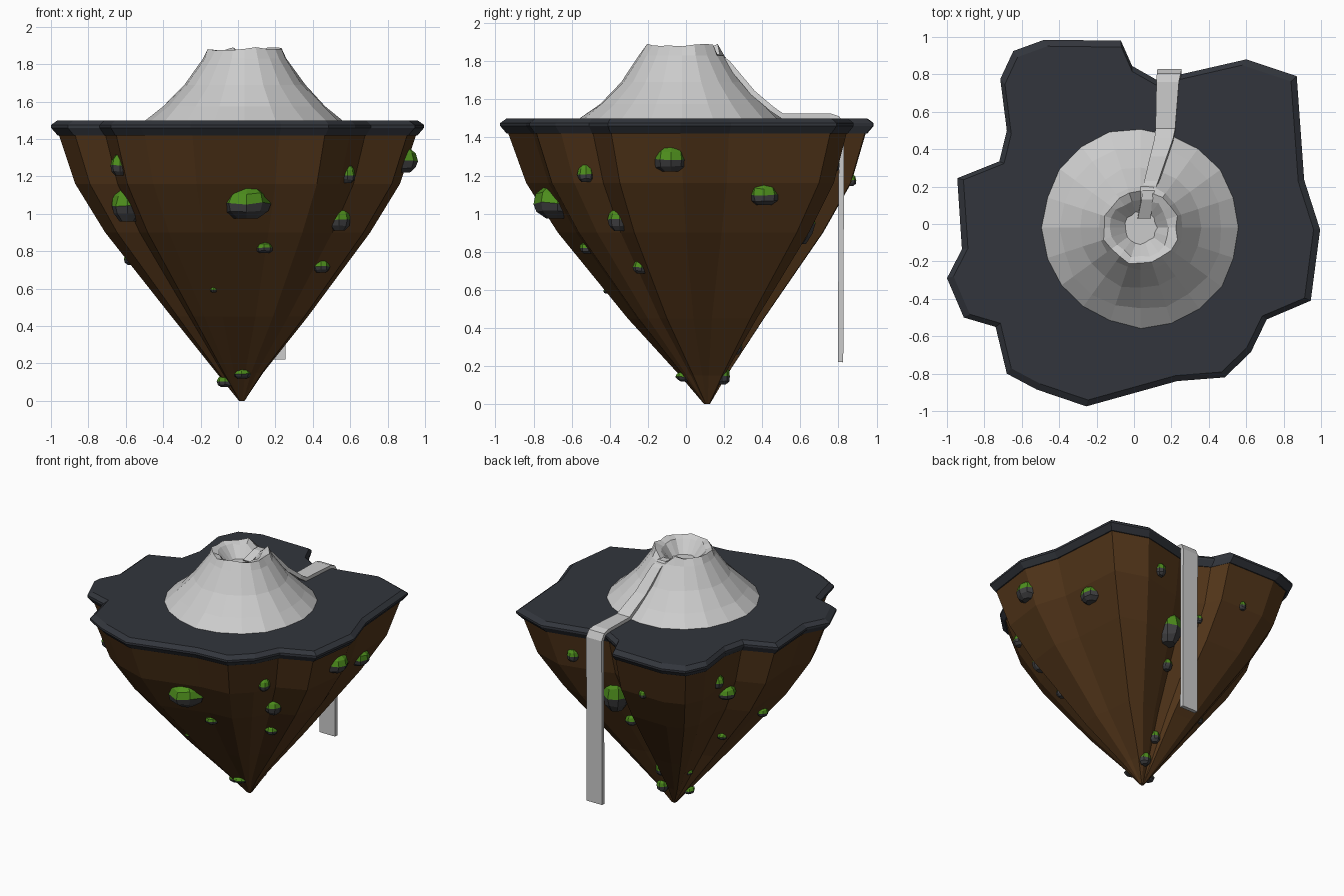
import bpy, math, random
from mathutils import Vector
from mathutils.bvhtree import BVHTree

if "Cube" in bpy.data.objects:
    bpy.data.objects.remove(bpy.data.objects["Cube"])

random.seed(4)


def material(name, rgb):
    m = bpy.data.materials.new(name)
    m.diffuse_color = (*rgb, 1)
    m.use_nodes = True
    m.node_tree.nodes["Principled BSDF"].inputs["Base Color"].default_value = m.diffuse_color
    return m


BROWN = material("earth", (0.085, 0.036, 0.01))
SLATE = material("slate", (0.032, 0.036, 0.045))
STONE = material("stone", (0.05, 0.05, 0.053))
GREEN = material("moss", (0.075, 0.27, 0.012))


def mesh_object(name, verts, faces, mats=()):
    me = bpy.data.meshes.new(name)
    me.from_pydata(verts, [], faces)
    for m in mats:
        me.materials.append(m)
    ob = bpy.data.objects.new(name, me)
    bpy.context.collection.objects.link(ob)
    return ob


def loft(name, rings, mats=(), cap_start=True, cap_end=True):
    """Skin a stack of equal-length rings, first ring at the bottom."""
    n = len(rings[0])
    verts = [p for r in rings for p in r]
    faces = []
    for k in range(len(rings) - 1):
        for i in range(n):
            j = (i + 1) % n
            faces.append((k * n + i, k * n + j, k * n + n + j, k * n + n + i))
    if cap_start:
        faces.append(tuple(reversed(range(n))))
    if cap_end:
        faces.append(tuple(range(len(verts) - n, len(verts))))
    return mesh_object(name, verts, faces, mats)


# Island outline seen from above, counter-clockwise
OUTLINE = [(-.48, .985), (-.645, .925), (-.715, .775), (-.68, .50), (-.72, .335),
           (-.945, .245), (-.92, -.135), (-1, -.29), (-.91, -.5), (-.74, -.55),
           (-.68, -.8), (-.52, -.885), (-.255, -.975), (.23, -.84), (.485, -.82),
           (.625, -.685), (.71, -.51), (.945, -.41), (.995, -.03), (.91, .235),
           (.87, .79), (.60, .88), (.25, .80), (.14, .76), (-.01, .845), (-.07, .98)]


def outline_ring(s, z, cx=0, cy=0):
    return [(x * s + cx, y * s + cy, z) for x, y in OUTLINE]


# Dark bevelled slab
loft("top_slab", [outline_ring(s, z) for s, z in
                  ((.965, 1.42), (1, 1.46), (1, 1.475), (.965, 1.50))], [SLATE])

# Earth body tapering to an off-centre tip
BODY = [(.015, 0, .02, .11), (.125, .15, .01, .09), (.365, .45, .01, .05),
        (.71, .90, 0, .02), (.87, 1.16, 0, .01), (.96, 1.43, 0, 0)]
body = loft("earth_body", [outline_ring(*b) for b in BODY], [BROWN], cap_end=False)

# Volcano cone with crater; the rim is notched where the stream leaves
SIDES = 20
rings = []
for r, z, jit in ((.535, 1.495, .012), (.435, 1.575, .012), (.325, 1.69, .008),
                  (.225, 1.83, .006), (.198, 1.885, .01), (.155, 1.865, .012),
                  (.085, 1.78, .005)):
    ring = []
    for i in range(SIDES):
        a = 2 * math.pi * i / SIDES
        rr = r + random.uniform(-jit, jit)
        dz = random.uniform(-.012, .006) if 1.84 < z else 0
        if i in (4, 5) and z > 1.84:
            dz = -.05
        ring.append((.035 + rr * math.cos(a), -.02 + rr * math.sin(a), z + dz))
    rings.append(ring)
loft("volcano", rings, cap_start=False)

# Stream ribbon: (left x, right x, y, z) from crater to hanging end
STREAM = [(.02, .09, .03, 1.79), (.04, .10, .13, 1.838), (.045, .11, .18, 1.838),
          (.055, .13, .23, 1.80), (.085, .175, .36, 1.645), (.11, .21, .46, 1.56),
          (.115, .22, .51, 1.525), (.12, .24, .76, 1.525), (.122, .25, .805, 1.51),
          (.125, .255, .83, 1.46), (.125, .255, .825, .22)]
verts = [(x, y, z) for l, r, y, z in STREAM for x in (l, r)]
faces = [(2 * k, 2 * k + 1, 2 * k + 3, 2 * k + 2) for k in range(len(STREAM) - 1)]
stream = mesh_object("stream", verts, faces)
solid = stream.modifiers.new("thickness", "SOLIDIFY")
solid.thickness = .028
solid.offset = -1

# Mossy rocks stuck to the body
rock_count = 0


def rock(centre, w, h):
    global rock_count
    rock_count += 1
    n = 8
    rings = []
    for s, z in ((.5, -1), (.9, -.6), (1, -.05), (.85, .55), (.5, 1)):
        rings.append([(centre[0] + w / 2 * s * random.uniform(.9, 1.05) * math.cos(2 * math.pi * i / n),
                       centre[1] + w / 2 * s * random.uniform(.9, 1.05) * math.sin(2 * math.pi * i / n),
                       centre[2] + h / 2 * (z + random.uniform(-.08, .08) * (abs(z) < 1)))
                      for i in range(n)])
    ob = loft(f"rock_{rock_count}", rings, [STONE, GREEN])
    for p in ob.data.polygons:
        p.material_index = int(p.center.z > centre[2])


# Rocks by viewing side: (toward-viewer x, y, elevation): [(across, up, width, height)]
VIEWS = {
    (0, -1, 0): [(-.59, 1.05, .18, .18), (-.63, 1.26, .11, .11), (.045, 1.06, .26, .17),
                 (.14, .82, .10, .06), (-.13, .595, .04, .03), (.445, .72, .09, .07),
                 (.54, .97, .13, .12), (.585, 1.21, .09, .09), (-.115, .14, .07, .07),
                 (.02, .145, .10, .05)],
    (1, 0, 0): [(-.08, 1.285, .17, .13), (.41, 1.10, .16, .11)],
    (-.55, .835, 25): [(.24, .79, .09, .09), (.29, .72, .15, .10), (.53, .59, .09, .07),
                       (.26, .42, .07, .05), (.02, .05, .09, .06), (.03, .17, .05, .04)],
    (.65, .76, -30): [(.185, 1.52, .09, .09), (.747, 1.27, .06, .06), (.45, 1.18, .06, .06),
                      (.226, .87, .09, .08), (.144, .377, .08, .09), (.075, .226, .09, .09)],
}
bvh = BVHTree.FromPolygons([v.co for v in body.data.vertices],
                           [tuple(p.vertices) for p in body.data.polygons])
for (hx, hy, elev), items in VIEWS.items():
    e = math.radians(elev)
    h = Vector((hx, hy, 0)).normalized()
    z = Vector((0, 0, 1))
    right = Vector((-h.y, h.x, 0))
    up = z * math.cos(e) - h * math.sin(e)
    cam = h * math.cos(e) + z * math.sin(e)
    for u, v, w, ht in items:
        hit = bvh.ray_cast(right * u + up * v + cam * 5, -cam)[0]
        if hit:
            rock(hit - h * w * .12, w, ht)
rock((.18, .58, .96), .19, .24)
